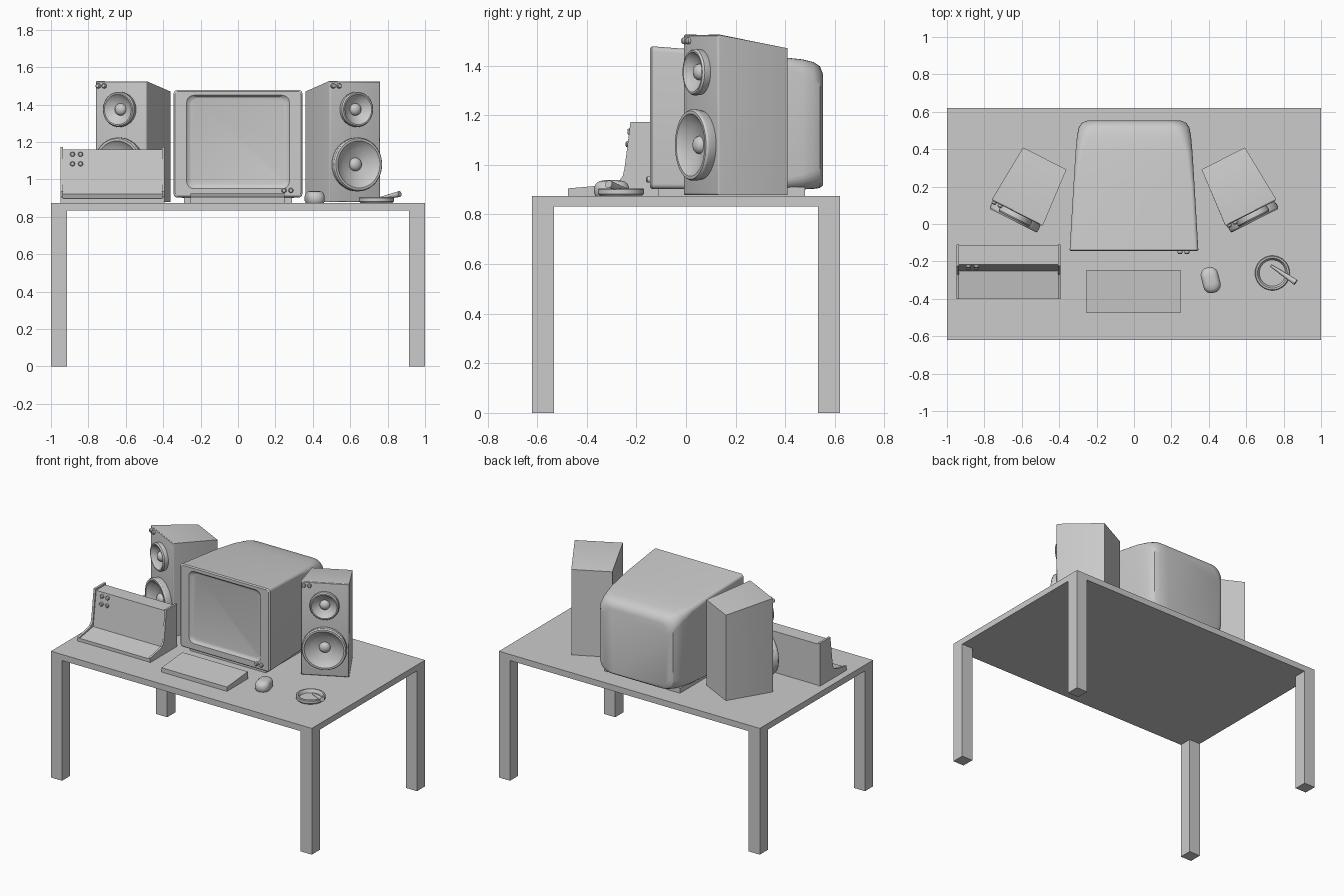
import bpy, bmesh, math
from mathutils import Matrix, Vector

if "Cube" in bpy.data.objects:
    bpy.data.objects.remove(bpy.data.objects["Cube"])

GREY = bpy.data.materials.new("plain_grey")
GREY.diffuse_color = (0.6, 0.6, 0.6, 1)
GREY.use_nodes = True
GREY.node_tree.nodes["Principled BSDF"].inputs["Base Color"].default_value = GREY.diffuse_color
TOP = 0.875  # height of the table top
I = Matrix.Identity(4)


def finish(name, bm, m=I):
    bmesh.ops.recalc_face_normals(bm, faces=bm.faces)
    me = bpy.data.meshes.new(name)
    bm.to_mesh(me)
    bm.free()
    me.materials.append(GREY)
    me.shade_smooth()
    me.set_sharp_from_angle(angle=math.radians(32))
    ob = bpy.data.objects.new(name, me)
    ob.matrix_world = m
    bpy.context.collection.objects.link(ob)
    return ob


def skin(name, rings, m=I):
    """Join equal-sized rings of points into one closed solid."""
    bm = bmesh.new()
    vs = [[bm.verts.new(p) for p in r] for r in rings]
    n = len(vs[0])
    for a, b in zip(vs, vs[1:]):
        for i in range(n):
            j = (i + 1) % n
            bm.faces.new((a[i], a[j], b[j], b[i]))
    bm.faces.new(vs[0])
    bm.faces.new(vs[-1])
    return finish(name, bm, m)


def box(name, x0, x1, y0, y1, z0, z1):
    return skin(name, [[(x0, y0, z), (x1, y0, z), (x1, y1, z), (x0, y1, z)] for z in (z0, z1)])


def extrude_x(name, profile, x0, x1):
    return skin(name, [[(x, y, z) for y, z in profile] for x in (x0, x1)])


def lathe(name, profile, m=I, n=32):
    """Turn (radius, distance) pairs around the local z axis."""
    rings = [[(r * math.cos(2 * math.pi * i / n), r * math.sin(2 * math.pi * i / n), d)
              for i in range(n)] for r, d in profile]
    return skin(name, rings, m)


def rounded(hw, v0, v1, r, k=6):
    """Rounded rectangle as (u, v) points."""
    pts = []
    for q, (cu, cv) in enumerate([(hw - r, v1 - r), (r - hw, v1 - r), (r - hw, v0 + r), (hw - r, v0 + r)]):
        for i in range(k + 1):
            a = math.pi / 2 * (q + i / k)
            pts.append((cu + r * math.cos(a), cv + r * math.sin(a)))
    return pts


# local z turned to face the front (-y)
FORWARD = Matrix.Rotation(math.pi / 2, 4, 'X')
KNOB = [(0.013, -0.005), (0.013, 0.01), (0.009, 0.015), (0.003, 0.016)]


def knob(name, x, y, z, m=I):
    lathe(name, KNOB, m @ Matrix.Translation((x, y, z)) @ FORWARD, 16)


# table
box("table_top", -1, 1, -0.62, 0.62, 0.833, TOP)
for sx, side in ((-1, "left"), (1, "right")):
    for sy, end in ((-1, "front"), (1, "back")):
        xs = sorted((sx * 0.915, sx))
        ys = sorted((sy * 0.532, sy * 0.62))
        box(f"{end}_{side}_leg", *xs, *ys, 0, 0.833)

# monitor: from recessed screen, around the bezel, to the rounded back
# (y, half width, bottom, top, corner radius)
sections = [
    (-0.130, 0.250, 0.975, 1.428, 0.030),
    (-0.133, 0.262, 0.963, 1.440, 0.035),
    (-0.145, 0.275, 0.950, 1.450, 0.040),
    (-0.145, 0.336, 0.910, 1.471, 0.020),
    (-0.138, 0.344, 0.903, 1.478, 0.020),
    (0.200, 0.324, 0.902, 1.452, 0.020),
    (0.380, 0.313, 0.901, 1.435, 0.035),
    (0.470, 0.305, 0.901, 1.425, 0.060),
    (0.515, 0.296, 0.903, 1.414, 0.075),
    (0.540, 0.280, 0.907, 1.397, 0.080),
    (0.553, 0.250, 0.918, 1.365, 0.080),
]
skin("monitor", [[(u, y, v) for u, v in rounded(hw, z0, z1, r)] for y, hw, z0, z1, r in sections])
box("monitor_foot", -0.29, 0.29, -0.11, 0.48, TOP, 0.91)
for x in (0.246, 0.283):
    knob("monitor_knob", x, -0.145, 0.941)


# speakers, turned outwards
def speaker(side, sx):
    m = Matrix.Translation((sx * 0.626, 0.058, 0)) @ Matrix.Rotation(sx * math.radians(27), 4, 'Z')
    front, back, depth = 0.153, 0.130, 0.328
    bm = bmesh.new()
    bmesh.ops.create_cube(bm, size=2)
    for v in bm.verts:
        f, up = v.co.y < 0, v.co.z > 0
        v.co = (math.copysign(front if f else back, v.co.x), 0 if f else depth,
                (1.525 if f else 1.47) if up else 0.878)
    edges = [e for e in bm.edges if all(v.co.y < 0.01 for v in e.verts)]
    bmesh.ops.bevel(bm, geom=edges, offset=0.01, segments=3, profile=0.5, affect='EDGES')
    finish(f"{side}_speaker_cabinet", bm, m)
    woofer = [(0.138, -0.005), (0.144, 0.02), (0.144, 0.036), (0.138, 0.045), (0.126, 0.045),
              (0.117, 0.036), (0.080, 0.016), (0.036, 0.004), (0.034, 0.012),
              (0.027, 0.022), (0.015, 0.028), (0.003, 0.030)]
    lathe(f"{side}_woofer", woofer, m @ Matrix.Translation((0, 0, 1.08)) @ FORWARD, 40)
    tweeter = [(0.090, -0.005), (0.094, 0.015), (0.094, 0.028), (0.088, 0.036), (0.081, 0.036),
               (0.074, 0.028), (0.055, 0.014), (0.033, 0.004), (0.031, 0.012),
               (0.025, 0.021), (0.014, 0.027), (0.003, 0.029)]
    lathe(f"{side}_tweeter", tweeter, m @ Matrix.Translation((0, 0, 1.374)) @ FORWARD, 32)
    for x in (-0.134, -0.098):
        knob(f"{side}_speaker_knob", x, 0, 1.50, m)


speaker("left", -1)
speaker("right", 1)

# desk console: leaning panel with a low front shelf between two end plates
console = [(-0.398, TOP), (-0.398, 0.897), (-0.25, 0.922), (-0.217, 1.16), (-0.115, 1.16), (-0.115, TOP)]
plate = [(-0.402, TOP), (-0.402, 0.905), (-0.30, 0.925), (-0.270, 0.935), (-0.255, 0.955), (-0.248, 0.985),
         (-0.224, 1.172), (-0.11, 1.172), (-0.11, TOP)]
extrude_x("console_body", console, -0.935, -0.405)
extrude_x("console_left_plate", plate, -0.95, -0.935)
extrude_x("console_right_plate", plate, -0.405, -0.392)
for x in (-0.885, -0.842):
    for z in (1.134, 1.083):
        knob("console_knob", x, -0.25 + (z - 0.922) * 0.139, z)

# keyboard wedge
extrude_x("keyboard", [(-0.475, TOP), (-0.475, 0.905), (-0.247, 0.925), (-0.247, TOP)], -0.253, 0.248)

# mouse: stacked rounded outlines
layers = [(0, 0.92, 0.040), (0.01, 1, 0.042), (0.035, 1, 0.042), (0.05, 0.9, 0.040),
          (0.059, 0.72, 0.032), (0.063, 0.4, 0.018)]
skin("mouse", [[(u, v, z) for u, v in rounded(0.047 * s, -0.07 * s, 0.07 * s, r)] for z, s, r in layers],
     Matrix.Translation((0.41, -0.30, TOP)) @ Matrix.Rotation(math.radians(14), 4, 'Z'))

# ashtray with a resting cigarette
lathe("ashtray", [(0.002, 0), (0.085, 0), (0.093, 0.008), (0.093, 0.026), (0.089, 0.030),
                  (0.080, 0.030), (0.076, 0.024), (0.070, 0.008), (0.002, 0.008)],
      Matrix.Translation((0.74, -0.262, TOP)), 40)
a, b = Vector((0.732, -0.222, 0.892)), Vector((0.865, -0.312, 0.922))
lathe("cigarette", [(0.006, 0), (0.016, (b - a).length)],
      Matrix.Translation(a) @ (b - a).to_track_quat('Z', 'Y').to_matrix().to_4x4(), 16)
